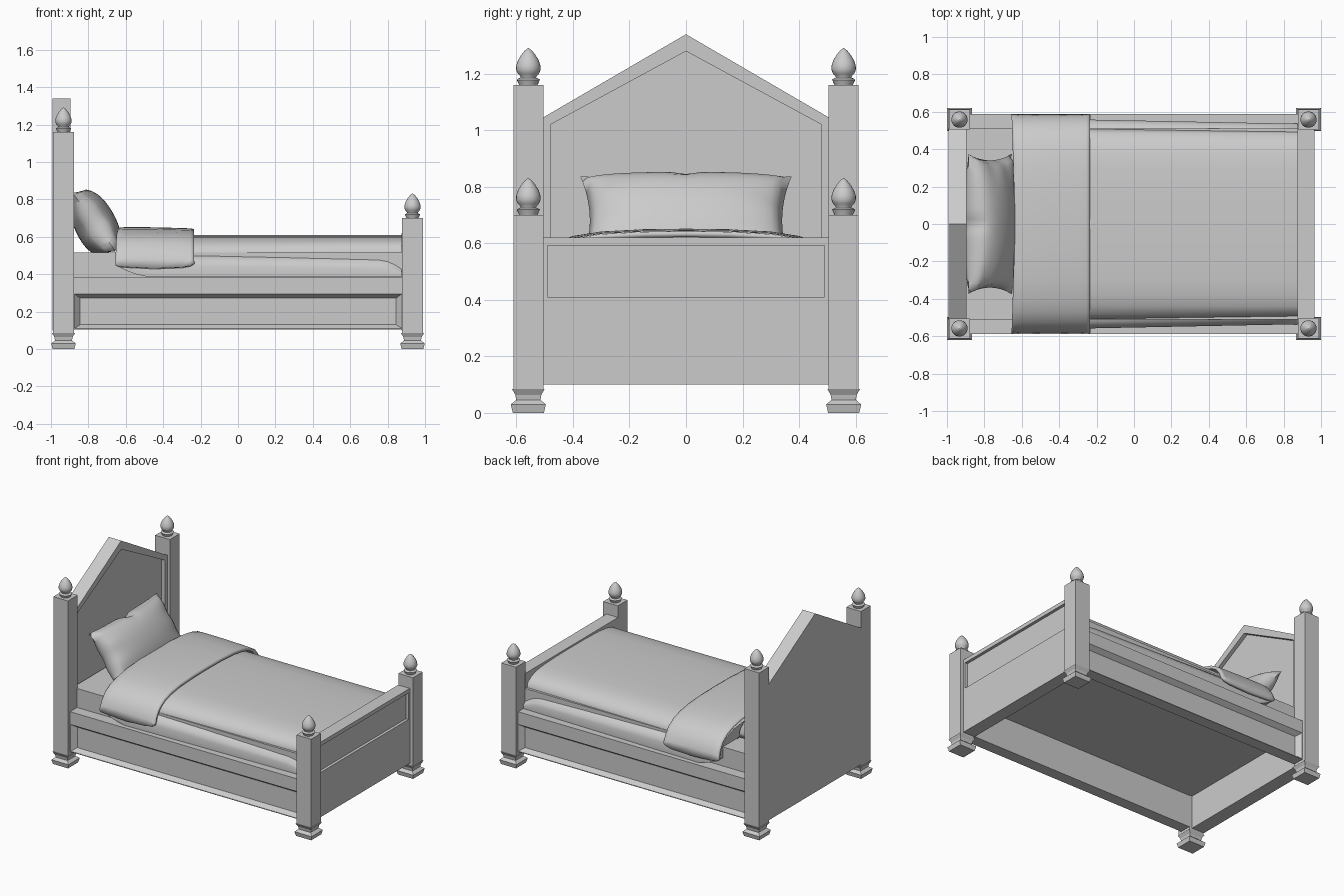
import bpy, bmesh, math
from mathutils import Vector

if "Cube" in bpy.data.objects:
    bpy.data.objects.remove(bpy.data.objects["Cube"])


def finish(name, bm, smooth=None):
    bmesh.ops.recalc_face_normals(bm, faces=bm.faces)
    me = bpy.data.meshes.new(name)
    bm.to_mesh(me)
    bm.free()
    ob = bpy.data.objects.new(name, me)
    bpy.context.collection.objects.link(ob)
    if smooth:
        bpy.ops.object.select_all(action='DESELECT')
        ob.select_set(True)
        bpy.context.view_layer.objects.active = ob
        bpy.ops.object.shade_smooth_by_angle(angle=math.radians(smooth))
    return ob


def loft(name, rings, closed=True, caps=True, smooth=None):
    """Skin a list of equal-length point rings."""
    bm = bmesh.new()
    vs = [[bm.verts.new(p) for p in r] for r in rings]
    n = len(vs[0])
    for a, b in zip(vs, vs[1:]):
        for i in range(n if closed else n - 1):
            j = (i + 1) % n
            bm.faces.new((a[i], a[j], b[j], b[i]))
    if caps:
        bm.faces.new(vs[0])
        bm.faces.new(vs[-1])
    return finish(name, bm, smooth)


def rect(a0, a1, b0, b1):
    return [(a0, b0), (a1, b0), (a1, b1), (a0, b1)]


# Corner posts with stepped square feet, and turned finials
FOOT = [(.055, 0), (.062, .03), (.043, .046), (.046, .064), (.058, .085)]
FINIAL = [(.032, -.002), (.034, .004), (.041, .019), (.036, .023), (.028, .026), (.029, .032),
          (.038, .041), (.0435, .055), (.0425, .071), (.036, .089), (.025, .107),
          (.012, .123), (.001, .131)]


def post(label, cx, cy, top):
    prof = FOOT + [(.053, .085), (.053, top)]
    loft(label + "_post", [[(cx + x * 1.06, cy + y, z) for x, y in rect(-r, r, -r, r)]
                           for r, z in prof])
    n = 24
    loft(label + "_finial",
         [[(cx + r * math.cos(2 * math.pi * i / n), cy + r * math.sin(2 * math.pi * i / n), top + z)
           for i in range(n)] for r, z in FINIAL], smooth=40)


for side, s in (("right", -1), ("left", 1)):
    post("head_" + side, -.933, s * .558, 1.16)
    post("foot_" + side, .933, s * .558, .70)

# Headboard with gabled top and recessed panel
outer = [(-.51, .1), (.51, .1), (.51, 1.043), (0, 1.34), (-.51, 1.043)]
inner = [(-.48, .41), (.48, .41), (.48, 1.02), (0, 1.28), (-.48, 1.02)]
loft("headboard", [[(x, y, z) for y, z in pts] for x, pts in
                   ((-.992, outer), (-.896, outer), (-.896, inner), (-.922, inner))])

# Footboard with recessed outer panel
outer = rect(-.51, .51, .1, .62)
inner = rect(-.49, .49, .41, .593)
loft("footboard", [[(x, y, z) for y, z in pts] for x, pts in
                   ((.875, outer), (.965, outer), (.965, inner), (.945, inner))])

# Side rails with bevelled recess
outer = rect(-.9, .89, .105, .383)
hole = rect(-.874, .876, .11, .295)
panel = rect(-.844, .846, .13, .272)
for side, s in (("right", -1), ("left", 1)):
    loft(side + "_side_rail", [[(x, s * y, z) for x, z in pts] for y, pts in
                               ((.508, outer), (.588, outer), (.588, hole), (.555, panel))])

# Mattress, its underside closing the hollow frame
loft("mattress", [[(x, y, z) for x, y in rect(-.91, .88, -.511, .511)] for z in (.33, .515)])


def mirror(half):
    return [(-y, z) for y, z in reversed(half[1:])] + half


# Blanket: rounded top layer over a bulging skirt, tapering to the foot
rings = []
for x in (-.64, -.6, -.55, -.48, -.24, 0, .2, .4, .6, .75, .8, .84, .874):
    t = (x + .64) / 1.514
    low = .385 + .055 * max(0, (-.48 - x) / .16) ** 1.5
    d = .045 * max(0, (x - .75) / .124) ** 2
    half = [(0, .61), (.15, .609), (.3, .604), (.38, .595), (.44, .578), (.485, .55),
            (.514 - .02 * t, .518 - .01 * t), (.513 - .02 * t, .512 - .016 * t),
            (.503 - .01 * t, .507 - .022 * t), (.53 - .02 * t, .503 - .03 * t - d),
            (.555 - .026 * t, .478 - .03 * t - d * .8), (.566 - .03 * t, .45 - .02 * t - d * .5),
            (.564 - .03 * t, low)]
    rings.append([(x, y, z) for y, z in mirror(half)])
loft("blanket", rings, smooth=50)

# Turned-down fold of the blanket
rings = []
for x, dz, hem in ((-.655, -.012, .455), (-.64, -.003, .444), (-.6, 0, .44), (-.45, -.001, .432),
                   (-.3, -.005, .438), (-.255, -.007, .448), (-.235, -.01, .465)):
    half = [(0, .652), (.15, .65), (.3, .642), (.4, .626), (.47, .604), (.525, .57),
            (.56, .525), (.578, .485), (.588, hem - dz)]
    rings.append([(x + (.012 * (1 - (y / .59) ** 2) if x < -.65 else 0), y, z + dz)
                  for y, z in mirror(half)])
fold = loft("blanket_fold", rings, closed=False, caps=False, smooth=50)
if sum(p.normal.z for p in fold.data.polygons) < 0:
    fold.data.flip_normals()
sol = fold.modifiers.new("thickness", 'SOLIDIFY')
sol.thickness = .02
sol.offset = -1

# Pillow leaning on the headboard, pinched corners and a dent in the top seam
up = Vector((-.592, 0, .806))
out = Vector((.806, 0, .592))
centre = Vector((-.77, 0, .68))
bm = bmesh.new()
for s in (-1, 1):
    made = bmesh.ops.create_grid(bm, x_segments=28, y_segments=16, size=1)["verts"]
    for v in made:
        u, w = v.co.x, v.co.y
        h = .112 * (max(0, 1 - u * u) * max(0, 1 - w * w)) ** .4
        h *= 1 + (.12 * w if s > 0 else -.3 * w)
        h *= 1 + .09 * math.sin(9 * w + 2 * u) * u ** 4
        y = .374 * u * (1 - .09 * (1 - w * w) * u * u)
        seam = .05 * (1 - u * u) * w * w + .1 * math.exp(-(u / .1) ** 2) * max(0, w) ** 4
        v.co = centre + up * (.195 * w * (1 - seam)) + out * (s * h) + Vector((0, y, 0))
        v.co.x = max(v.co.x, -.905)
bmesh.ops.remove_doubles(bm, verts=bm.verts, dist=.0005)
finish("pillow", bm, smooth=60)
